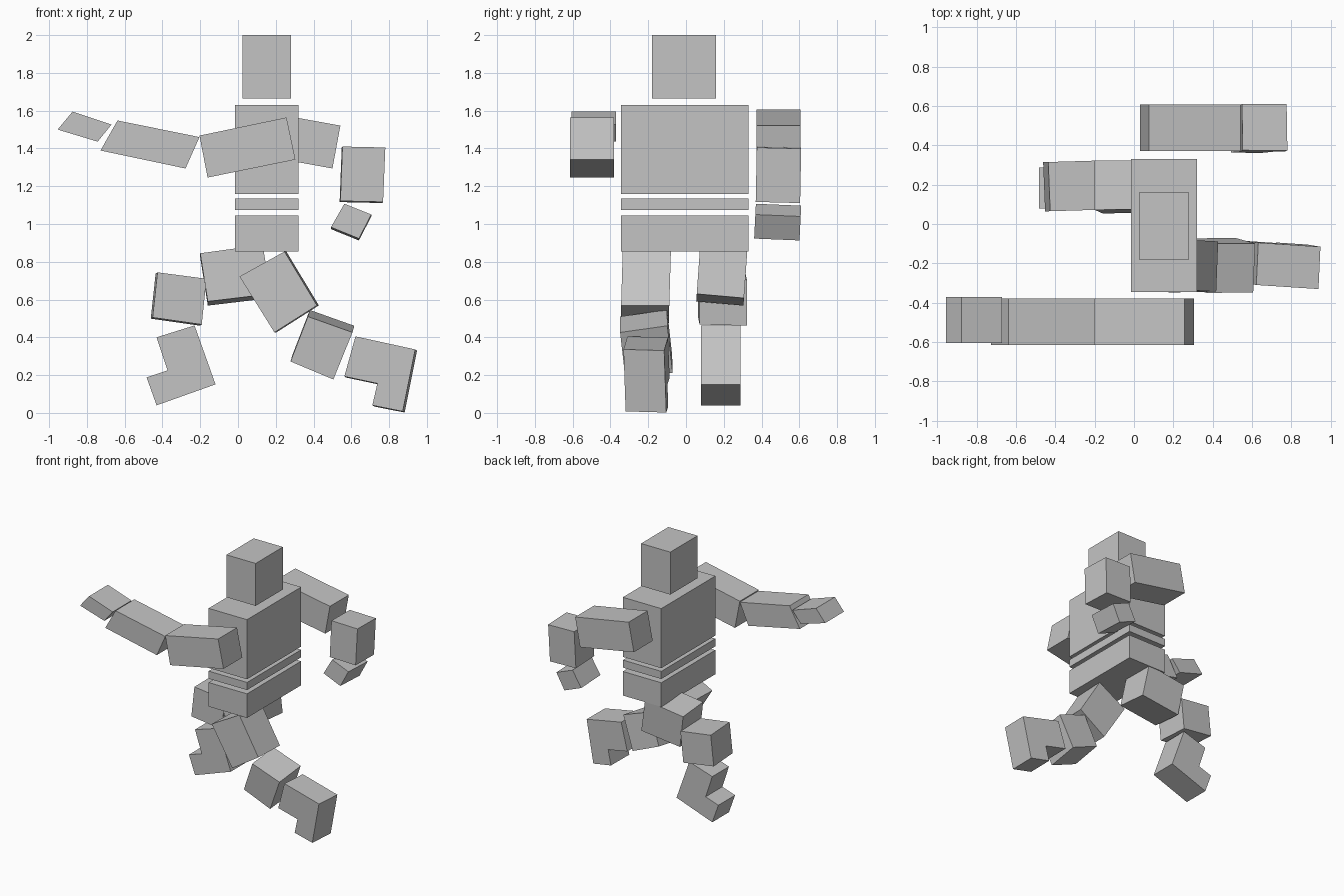
import bpy
import bmesh

cube = bpy.data.objects.get("Cube")
if cube:
    bpy.data.objects.remove(cube, do_unlink=True)

grey = bpy.data.materials.new("plain_grey")
grey.use_nodes = True
colour = (0.55, 0.55, 0.55, 1)
grey.diffuse_color = colour
grey.node_tree.nodes["Principled BSDF"].inputs["Base Color"].default_value = colour


def prism(name, profile, front, depth, shift=(0, 0), lean=(0, 0)):
    """Extrude an x-z profile backwards; shift skews the back, lean tilts the front."""
    bm = bmesh.new()
    x0, z0 = profile[0]
    near, far = [], []
    for x, z in profile:
        y = front + lean[0] * (x - x0) + lean[1] * (z - z0)
        near.append(bm.verts.new((x, y, z)))
        far.append(bm.verts.new((x + shift[0], y + depth, z + shift[1])))
    bm.faces.new(near)
    bm.faces.new(far[::-1])
    count = len(profile)
    for i in range(count):
        j = (i + 1) % count
        bm.faces.new((near[j], near[i], far[i], far[j]))
    bmesh.ops.recalc_face_normals(bm, faces=bm.faces)
    mesh = bpy.data.meshes.new(name)
    bm.to_mesh(mesh)
    bm.free()
    mesh.materials.append(grey)
    obj = bpy.data.objects.new(name, mesh)
    bpy.context.collection.objects.link(obj)
    return obj


def block(name, left, right, bottom, top, front, depth):
    """Upright box made from a rectangular profile."""
    outline = [(left, top), (right, top), (right, bottom), (left, bottom)]
    return prism(name, outline, front, depth)


# Head and the three torso slabs
block("head", 0.025, 0.28, 1.665, 2, -0.18, 0.34)
for name, bottom, top in (("chest", 1.16, 1.63),
                          ("waist", 1.075, 1.135),
                          ("pelvis", 0.855, 1.045)):
    block(name, -0.015, 0.32, bottom, top, -0.345, 0.675)

# Arm on the front side, stretched out
prism("front_upper_arm",
      [(-0.204, 1.468), (0.257, 1.564), (0.304, 1.341), (-0.161, 1.246)],
      front=-0.615, depth=0.235)
prism("front_forearm",
      [(-0.638, 1.548), (-0.204, 1.46), (-0.278, 1.294), (-0.728, 1.389)],
      front=-0.615, depth=0.235)
prism("front_hand",
      [(-0.876, 1.595), (-0.67, 1.526), (-0.743, 1.436), (-0.955, 1.5)],
      front=-0.605, depth=0.235)

# Arm on the back side, bent down at the elbow
prism("back_upper_arm",
      [(0.075, 1.605), (0.542, 1.521), (0.5, 1.294), (0.03, 1.38)],
      front=0.372, depth=0.235)
prism("back_forearm",
      [(0.553, 1.41), (0.78, 1.405), (0.768, 1.117), (0.542, 1.122)],
      front=0.375, depth=0.235, shift=(-0.004, -0.006), lean=(0, 0.02))
prism("back_hand",
      [(0.563, 1.107), (0.706, 1.05), (0.64, 0.923), (0.492, 0.983)],
      front=0.37, depth=0.24, shift=(0, -0.01), lean=(0, 0.05))

# Leg on the front side, kicked out
prism("front_thigh",
      [(0.246, 0.854), (0.418, 0.569), (0.193, 0.426), (0.008, 0.722)],
      front=-0.335, depth=0.255, shift=(0.01, 0), lean=(0, 0.03))
prism("front_shin",
      [(0.37, 0.51), (0.606, 0.426), (0.505, 0.177), (0.278, 0.272)],
      front=-0.35, depth=0.25, shift=(0.01, 0.035), lean=(-0.03, -0.1))
prism("front_foot",
      [(0.622, 0.405), (0.938, 0.336), (0.872, 0.008),
       (0.711, 0.04), (0.738, 0.156), (0.563, 0.193)],
      front=-0.31, depth=0.215, shift=(0.01, -0.006), lean=(-0.07, -0.02))

# Leg on the back side, bent beneath the body
prism("back_thigh",
      [(-0.2, 0.845), (0.13, 0.89), (0.175, 0.63), (-0.16, 0.59)],
      front=0.072, depth=0.25, shift=(0, -0.022), lean=(0, 0.07))
prism("back_shin",
      [(-0.426, 0.744), (-0.167, 0.71), (-0.192, 0.468), (-0.452, 0.505)],
      front=0.065, depth=0.25, shift=(-0.01, -0.006), lean=(0.03, 0))
prism("back_foot",
      [(-0.431, 0.4), (-0.23, 0.463), (-0.119, 0.151),
       (-0.431, 0.04), (-0.484, 0.188), (-0.373, 0.225)],
      front=0.08, depth=0.208)
